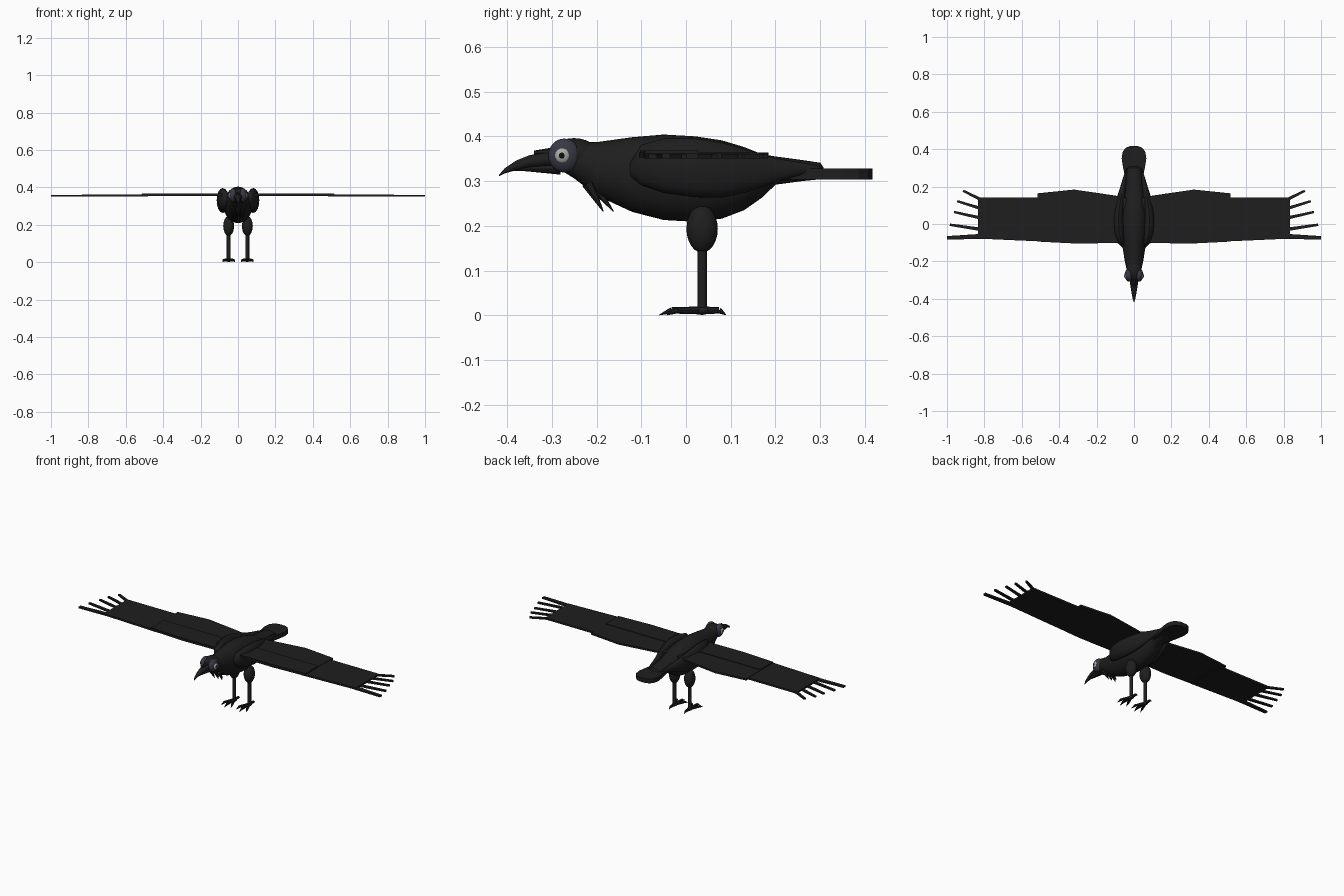
import bpy, bmesh, math
from mathutils import Vector

cube = bpy.data.objects.get("Cube")
if cube:
    bpy.data.objects.remove(cube)


def material(name, color):
    m = bpy.data.materials.new(name)
    m.use_nodes = True
    m.diffuse_color = (*color, 1)
    bsdf = m.node_tree.nodes["Principled BSDF"]
    bsdf.inputs["Base Color"].default_value = (*color, 1)
    bsdf.inputs["Roughness"].default_value = 0.8
    return m


BLACK = material("feather black", (0.013, 0.013, 0.013))
SLATE = material("face slate", (0.04, 0.04, 0.06))
GREY = material("eye grey", (0.4, 0.4, 0.38))
PUPIL = material("pupil black", (0.004, 0.004, 0.004))


def finish(name, bm, mat, smooth=True):
    bmesh.ops.recalc_face_normals(bm, faces=bm.faces)
    mesh = bpy.data.meshes.new(name)
    bm.to_mesh(mesh)
    bm.free()
    mesh.materials.append(mat)
    ob = bpy.data.objects.new(name, mesh)
    bpy.context.collection.objects.link(ob)
    if smooth:
        bpy.ops.object.select_all(action="DESELECT")
        ob.select_set(True)
        bpy.context.view_layer.objects.active = ob
        bpy.ops.object.shade_smooth_by_angle(angle=math.radians(40))
    return ob


def loft(name, sections, mat, sides=20):
    """Skin ellipses given as (x, y, top z, bottom z, half width)."""
    bm = bmesh.new()
    rings = []
    for x, y, top, bottom, w in sections:
        ring = []
        for i in range(sides):
            a = math.tau * i / sides
            z = (top + bottom) / 2 + (top - bottom) / 2 * math.sin(a)
            ring.append(bm.verts.new((x + w * math.cos(a), y, z)))
        rings.append(ring)
    for a, b in zip(rings, rings[1:]):
        for i in range(sides):
            j = (i + 1) % sides
            bm.faces.new((a[i], a[j], b[j], b[i]))
    bm.faces.new(rings[0])
    bm.faces.new(rings[-1])
    return finish(name, bm, mat)


def ellipsoid(name, center, radii, mat, segments=20):
    bm = bmesh.new()
    bmesh.ops.create_uvsphere(bm, u_segments=segments, v_segments=12, radius=1)
    bmesh.ops.scale(bm, vec=radii, verts=bm.verts)
    bmesh.ops.translate(bm, vec=center, verts=bm.verts)
    return finish(name, bm, mat)


def spike(name, start, end, r1, r2, mat=BLACK, sides=8):
    """Tapered rod between two points."""
    a, b = Vector(start), Vector(end)
    bm = bmesh.new()
    bmesh.ops.create_cone(bm, cap_ends=True, segments=sides, radius1=r1,
                          radius2=r2, depth=(b - a).length)
    turn = (b - a).to_track_quat("Z", "Y").to_matrix()
    bmesh.ops.rotate(bm, matrix=turn, verts=bm.verts)
    bmesh.ops.translate(bm, vec=(a + b) / 2, verts=bm.verts)
    return finish(name, bm, mat)


def plate(name, outline, low, high, mat=BLACK):
    """Flat plate from an outline in x and y."""
    bm = bmesh.new()
    face = bm.faces.new([bm.verts.new((x, y, low)) for x, y in outline])
    out = bmesh.ops.extrude_face_region(bm, geom=[face])
    top = [v for v in out["geom"] if isinstance(v, bmesh.types.BMVert)]
    bmesh.ops.translate(bm, vec=(0, 0, high - low), verts=top)
    return finish(name, bm, mat, smooth=False)


# Body, neck and rump in one skin
loft("body", [(0, y, t, b, w) for y, t, b, w in (
    (-0.29, 0.375, 0.335, 0.02), (-0.25, 0.392, 0.31, 0.038),
    (-0.2, 0.391, 0.272, 0.049), (-0.12, 0.402, 0.235, 0.062),
    (-0.05, 0.408, 0.217, 0.074), (0.02, 0.404, 0.213, 0.078),
    (0.08, 0.395, 0.22, 0.075), (0.13, 0.38, 0.239, 0.066),
    (0.17, 0.364, 0.267, 0.055), (0.2, 0.359, 0.296, 0.047),
    (0.26, 0.351, 0.304, 0.041), (0.3, 0.345, 0.308, 0.036),
    (0.307, 0.335, 0.312, 0.03))], BLACK, 28)
ellipsoid("head", (0, -0.25, 0.36), (0.042, 0.056, 0.04), BLACK)

# Beak: hooked upper half, short lower half and nostril bristles
loft("upper_beak", [(0, y, t, b, w) for y, t, b, w in (
    (-0.285, 0.372, 0.335, 0.026), (-0.32, 0.368, 0.335, 0.021),
    (-0.35, 0.362, 0.333, 0.016), (-0.38, 0.35, 0.328, 0.011),
    (-0.405, 0.333, 0.321, 0.006), (-0.418, 0.318, 0.315, 0.001))], BLACK, 14)
loft("lower_beak", [(0, y, t, b, w) for y, t, b, w in (
    (-0.28, 0.345, 0.318, 0.022), (-0.32, 0.341, 0.322, 0.016),
    (-0.36, 0.336, 0.326, 0.009), (-0.39, 0.329, 0.326, 0.002))], BLACK, 14)
spike("beak_bristle", (0, -0.28, 0.368), (0, -0.34, 0.366), 0.014, 0.006)

# Throat hackles hanging under the neck
for i, x in enumerate((-0.03, -0.015, 0, 0.015, 0.03)):
    y = -0.195 + 0.008 * (i % 2)
    spike("throat_feather", (x, y - 0.025, 0.3), (x * 0.8, y + 0.015 * (1 + i % 2) - 0.005, 0.236),
          0.014, 0.001, sides=6)

# Tail fan with a rounded end
half = [(0.028, 0.16), (0.045, 0.24), (0.058, 0.3), (0.066, 0.35),
        (0.061, 0.385), (0.045, 0.407), (0.02, 0.417)]
plate("tail_fan", half + [(-x, y) for x, y in reversed(half)], 0.307, 0.332)

FINGERS = [(-0.066, 1.0, -0.074, 0.017), (-0.03, 0.985, -0.004, 0.012),
           (0.03, 0.962, 0.064, 0.011), (0.08, 0.945, 0.122, 0.011),
           (0.126, 0.914, 0.178, 0.011)]

for side, s in (("left", 1), ("right", -1)):
    def mirror(points):
        return [(s * x, y) for x, y in points]

    # Spread wing: inner panel, covert layer, outer panel and finger feathers
    plate(side + "_inner_wing", mirror(
        [(0.04, -0.1), (0.3, -0.105), (0.515, -0.094), (0.515, 0.164),
         (0.32, 0.184), (0.1, 0.152), (0.04, 0.14)]), 0.357, 0.368)
    plate(side + "_wing_covert", mirror(
        [(0.04, -0.098), (0.3, -0.103), (0.513, -0.092), (0.513, 0.028),
         (0.04, 0.028)]), 0.367, 0.372)
    plate(side + "_outer_wing", mirror(
        [(0.48, -0.094), (0.835, -0.078), (0.835, 0.143), (0.48, 0.143)]),
        0.355, 0.366)
    for base_y, tip_x, tip_y, w in FINGERS:
        run = Vector((tip_x - 0.81, tip_y - base_y)).normalized()
        across = Vector((-run.y, run.x))
        a, b = Vector((0.81, base_y)), Vector((tip_x, tip_y))
        plate(side + "_finger_feather", mirror(
            [a - across * w * 0.8, b - across * w * 0.55, b + across * w * 0.55,
             a + across * w * 0.8]), 0.355, 0.364)

    # Shoulder shell lying along the flank
    loft(side + "_shoulder", [(s * x, y, t, b, w) for x, y, t, b, w in (
        (0.056, -0.125, 0.345, 0.315, 0.008), (0.068, -0.1, 0.385, 0.295, 0.022),
        (0.079, -0.05, 0.399, 0.278, 0.03), (0.083, 0.02, 0.4, 0.268, 0.031),
        (0.08, 0.08, 0.39, 0.267, 0.028), (0.07, 0.14, 0.373, 0.28, 0.023),
        (0.058, 0.2, 0.355, 0.301, 0.015), (0.047, 0.26, 0.345, 0.319, 0.008),
        (0.04, 0.3, 0.337, 0.329, 0.002))], BLACK, 16)

    # Eye patch, iris and pupil
    ellipsoid(side + "_eye_patch", (s * 0.027, -0.272, 0.361),
              (0.022, 0.036, 0.038), SLATE)
    ellipsoid(side + "_eye", (s * 0.042, -0.276, 0.361),
              (0.0105, 0.018, 0.018), GREY, 14)
    ellipsoid(side + "_pupil", (s * 0.0495, -0.277, 0.361),
              (0.004, 0.008, 0.008), PUPIL, 12)

    # Leg: feathered thigh, shank, toes and claws
    lx, ly = s * 0.05, 0.036
    ellipsoid(side + "_thigh", (lx, ly, 0.197), (0.029, 0.035, 0.053), BLACK)
    spike(side + "_shank", (lx, ly, 0.015), (lx, ly, 0.17), 0.0105, 0.0105, sides=12)
    ellipsoid(side + "_foot", (lx, ly, 0.015), (0.014, 0.018, 0.01), BLACK, 12)
    for dx, dy in ((-0.026, -0.056), (0, -0.068), (0.026, -0.056), (0, 0.038)):
        knuckle = (lx + s * dx, ly + dy, 0.015)
        claw = (lx + s * dx * 1.25, ly + dy * 1.4, 0.005)
        spike(side + "_toe", (lx, ly, 0.015), knuckle, 0.009, 0.007)
        spike(side + "_claw", knuckle, claw, 0.007, 0.001)

# Stand the feet on the ground
bpy.context.view_layer.update()
obs = [o for o in bpy.context.scene.objects if o.type == "MESH"]
low = min(v.co.z for o in obs for v in o.data.vertices)
for o in obs:
    o.location.z -= low
